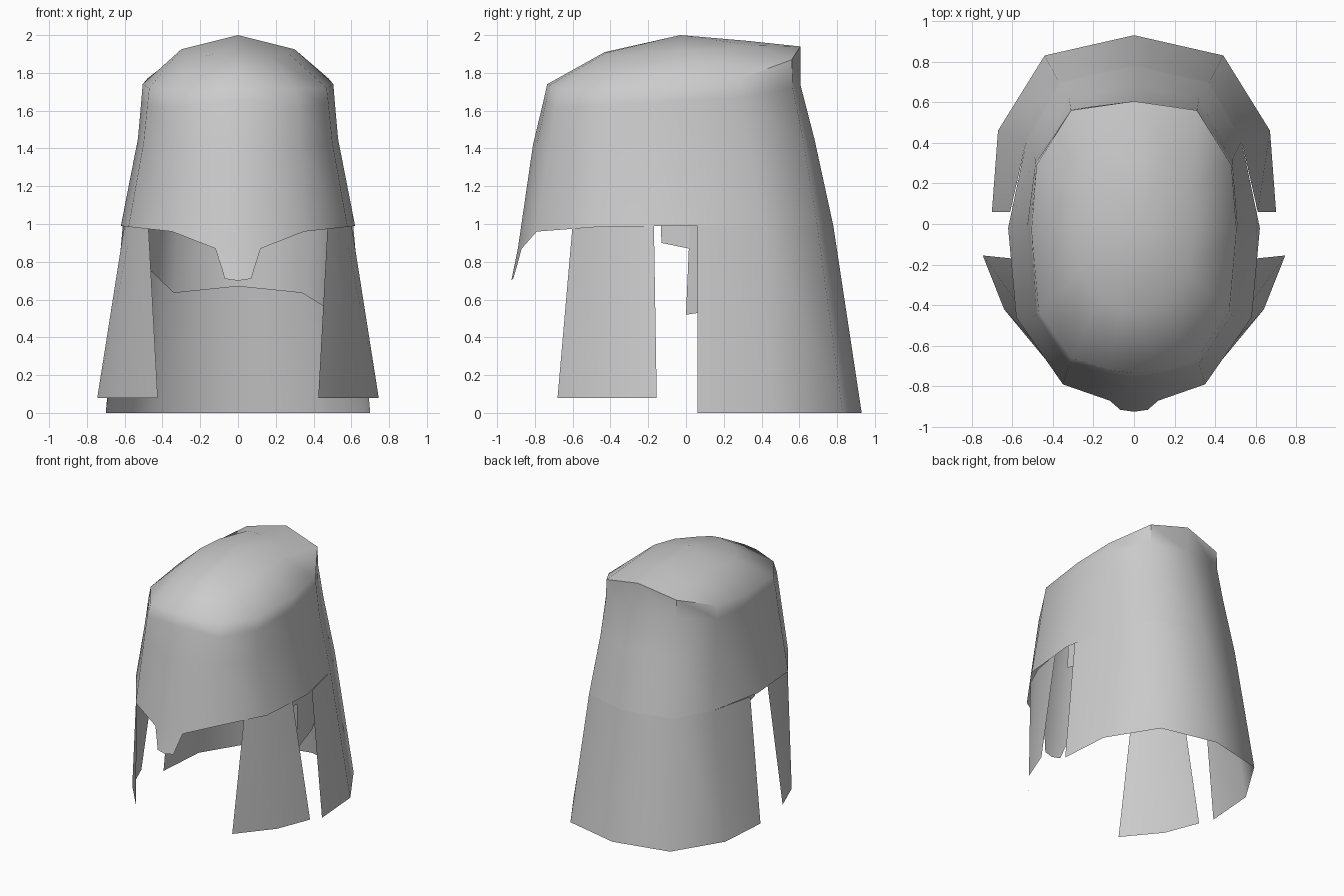
import bpy, math

if "Cube" in bpy.data.objects:
    bpy.data.objects.remove(bpy.data.objects["Cube"])


def mirror_row(half):
    """Front-to-back half row (x >= 0) -> full row running left to right around the back or ring."""
    return half, [(-x, y, z) for x, y, z in half]


def add_mesh(name, verts, faces, angle=50):
    me = bpy.data.meshes.new(name)
    me.from_pydata(verts, [], faces)
    ob = bpy.data.objects.new(name, me)
    bpy.context.collection.objects.link(ob)
    bpy.ops.object.select_all(action='DESELECT')
    bpy.context.view_layer.objects.active = ob
    ob.select_set(True)
    # consistent normals
    bpy.ops.object.mode_set(mode='EDIT')
    bpy.ops.mesh.select_all(action='SELECT')
    bpy.ops.mesh.remove_doubles(threshold=0.0005)
    bpy.ops.mesh.normals_make_consistent(inside=False)
    bpy.ops.object.mode_set(mode='OBJECT')
    bpy.ops.object.shade_smooth_by_angle(angle=math.radians(angle))
    return ob


def loft(rows):
    """Quads between successive rows with equal point counts."""
    n = len(rows[0])
    verts = [p for r in rows for p in r]
    faces = [(i * n + j, i * n + j + 1, (i + 1) * n + j + 1, (i + 1) * n + j)
             for i in range(len(rows) - 1) for j in range(n - 1)]
    return verts, faces


def add_both_halves(verts, faces):
    """Append the mirror image across x = 0."""
    k = len(verts)
    verts = verts + [(-x, y, z) for x, y, z in verts]
    return verts, faces + [tuple(reversed([i + k for i in f])) for f in faces]


# Helmet bowl: half rows from front centre to back centre, crown to rim
inner = [(0, -.43, 1.91), (.07, -.42, 1.907), (.17, -.38, 1.89), (.27, -.24, 1.90),
         (.30, -.03, 1.925), (.28, .17, 1.925), (.17, .36, 1.945), (0, .32, 1.97)]
edge = [(0, -.735, 1.74), (.12, -.72, 1.735), (.31, -.66, 1.715), (.47, -.43, 1.72),
        (.505, -.03, 1.74), (.48, .29, 1.77), (.31, .56, 1.87), (0, .605, 1.94)]
wall = [(0, -.755, 1.65), (.12, -.74, 1.65), (.32, -.69, 1.62), (.48, -.445, 1.63),
        (.512, -.03, 1.65), (.485, .30, 1.67), (.312, .565, 1.72), (0, .605, 1.74)]
mid = [(0, -.81, 1.42), (.12, -.79, 1.42), (.33, -.72, 1.42), (.50, -.46, 1.43),
       (.53, -.04, 1.45), (.49, .33, 1.45), (.32, .62, 1.45), (0, .68, 1.45)]
rim = [(0, -.89, .87), (.12, -.87, .87), (.35, -.79, .96), (.58, -.46, .985),
       (.62, -.02, .99), (.53, .41, .99), (.37, .695, .99), (0, .78, .99)]
apex = [(0, -.03, 2.0)] * 8
v, f = loft([inner, edge, wall, mid, rim])
a = len(v)
v.append(apex[0])
f += [(a, j + 1, j) for j in range(7)]
# nose guard tip hanging from the rim
v += [(0, -.925, .70), (.07, -.915, .71), (.085, -.90, .76)]
f.append((32, 33, a + 3, a + 2, a + 1))
add_mesh("helmet_bowl", *add_both_halves(v, f))

# Neck guard flaring out behind
top = [(.61, .06, .99), (.53, .41, .99), (.37, .695, .99), (0, .78, .99)]
bottom = [(.70, .06, 0), (.67, .46, 0), (.44, .83, 0), (0, .93, 0)]
add_mesh("neck_guard", *add_both_halves(*loft([top, bottom])))

# Cheek guards, one per side
top = [(.475, -.60, 1.0), (.56, -.41, 1.0), (.60, -.17, 1.0)]
bottom = [(.425, -.68, .08), (.64, -.42, .08), (.745, -.155, .08)]
for side, s in (("right", 1), ("left", -1)):
    v, f = loft([[(s * x, y, z) for x, y, z in r] for r in (top, bottom)])
    add_mesh(side + "_cheek_guard", v, f)

# Inner lining at the back, with an uneven torn lower edge
low = [(.52, -.13, .90), (.51, .015, .87), (.52, .0, .52), (.46, .28, .56), (.34, .57, .635),
       (0, .69, .67), (-.34, .57, .635), (-.47, .28, .76), (-.52, .02, .87), (-.52, -.13, .90)]
high = [(.50, -.14, 1.2), (.50, .01, 1.2), (.50, .03, 1.2), (.46, .30, 1.2), (.31, .56, 1.2),
        (0, .64, 1.2), (-.31, .56, 1.2), (-.46, .30, 1.2), (-.50, .02, 1.2), (-.50, -.14, 1.2)]
add_mesh("inner_lining", *loft([high, low]))
